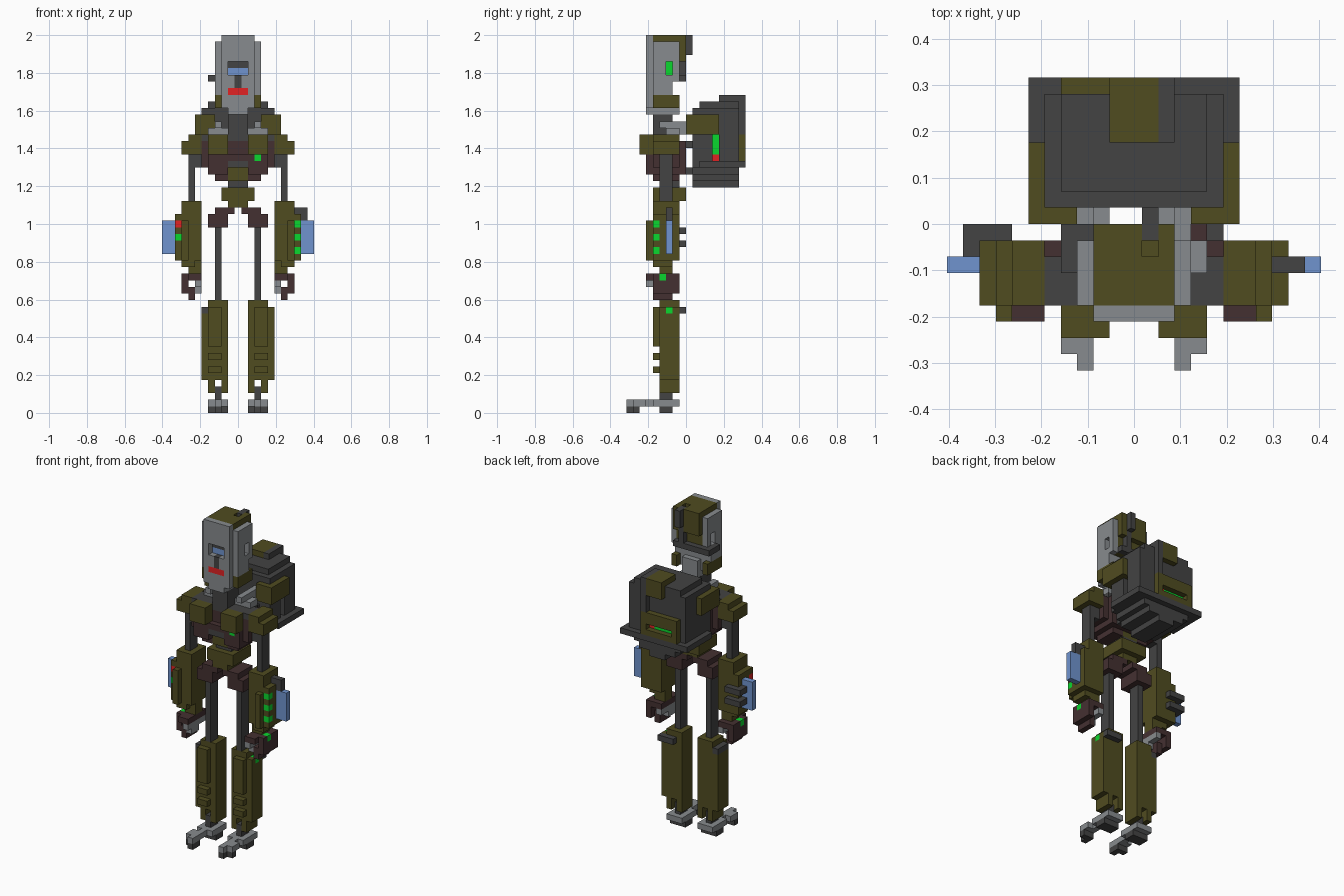
import bpy, bmesh, math
from mathutils import Vector

cube = bpy.data.objects.get("Cube")
if cube:
    bpy.data.objects.remove(cube, do_unlink=True)

V = 2 / 57                     # size of one block
NX, NY = 23, 18                # blocks across and deep
PALETTE = {"light_grey": (135, 139, 142), "dark_grey": (67, 67, 67), "olive": (80, 76, 32),
           "maroon": (68, 48, 49), "blue": (112, 148, 207), "red": (226, 34, 36), "green": (10, 215, 46)}
GREY, DARK, OLIVE, MAROON, BLUE, RED, GREEN = range(7)


def linear(c):
    c /= 255
    return c / 12.92 if c <= 0.04045 else ((c + 0.055) / 1.055) ** 2.4


materials = []
for name, rgb in PALETTE.items():
    m = bpy.data.materials.new(name)
    m.use_nodes = True
    col = tuple(linear(c) for c in rgb) + (1,)
    m.diffuse_color = col
    bsdf = m.node_tree.nodes["Principled BSDF"]
    bsdf.inputs["Base Color"].default_value = col
    bsdf.inputs["Roughness"].default_value = 0.8
    materials.append(m)

cells = {}                     # block position -> (part, colour)


def box(part, colour, x, y, z):
    """Fill a box of blocks; a colour of None cuts it away."""
    for i in range(*x):
        for j in range(*y):
            for k in range(*z):
                if colour is None:
                    cells.pop((i, j, k), None)
                else:
                    cells[i, j, k] = (part, colour)


def pair(part, colour, x, y, z):
    """Fill a box on the right (-x) and its mirror on the left."""
    box("right_" + part, colour, x, y, z)
    box("left_" + part, colour, (NX - x[1], NX - x[0]), y, z)


def both(part, colour, x, y, z):
    """Fill a box and its mirror as one part."""
    box(part, colour, x, y, z)
    box(part, colour, (NX - x[1], NX - x[0]), y, z)


# Backpack: body with stepped top and keel, flange, hatch, rear panel with lit slot
box("backpack", DARK, (6, 17), (10, 17), (37, 46))
box("backpack", DARK, (7, 16), (11, 17), (46, 47))
box("backpack", DARK, (7, 16), (10, 17), (36, 37))
box("backpack", DARK, (8, 15), (10, 17), (35, 36))
box("backpack", DARK, (10, 13), (10, 17), (34, 35))
box("backpack", DARK, (5, 18), (11, 18), (37, 38))
box("backpack", OLIVE, (10, 13), (14, 18), (45, 48))
box("backpack", DARK, (13, 14), (14, 18), (45, 48))
box("backpack", DARK, (13, 14), (17, 18), (42, 45))
box("backpack", OLIVE, (7, 14), (17, 18), (38, 42))
box("backpack", None, (8, 13), (17, 18), (39, 40))
box("backpack", GREEN, (8, 12), (16, 17), (39, 40))
box("backpack", RED, (12, 13), (16, 17), (39, 40))
box("backpack", None, (16, 17), (13, 14), (38, 42))
box("backpack", GREEN, (15, 16), (13, 14), (39, 42))
box("backpack", RED, (15, 16), (13, 14), (38, 39))
both("backpack", OLIVE, (5, 8), (9, 14), (42, 45))

# Backpack struts
both("backpack_strut", GREY, (8, 10), (6, 10), (42, 43))
both("backpack_strut", GREY, (8, 9), (5, 10), (43, 44))
both("backpack_strut", GREY, (7, 8), (6, 8), (42, 43))
both("backpack_strut", DARK, (8, 10), (9, 10), (40, 41))
both("backpack_strut", DARK, (8, 10), (9, 10), (36, 37))

# Chest: upper core, ribs, breast plates, status lamp
box("chest", DARK, (6, 17), (4, 7), (41, 42))
box("chest", DARK, (7, 16), (4, 8), (41, 42))
box("chest", MAROON, (6, 17), (4, 8), (37, 41))
box("chest", MAROON, (7, 16), (8, 9), (37, 41))
box("chest", MAROON, (7, 16), (3, 9), (36, 39))
both("chest", MAROON, (8, 10), (4, 8), (35, 36))
box("chest", DARK, (10, 13), (3, 5), (37, 38))
box("chest", OLIVE, (10, 13), (4, 8), (35, 37))
box("chest", None, (10, 13), (3, 4), (36, 37))
box("chest", GREEN, (14, 15), (3, 4), (38, 39))
both("breast_plate", OLIVE, (7, 10), (2, 4), (39, 42))

# Waist
box("waist", DARK, (10, 13), (5, 8), (34, 35))
box("waist", OLIVE, (9, 14), (4, 9), (32, 34))
box("waist", OLIVE, (10, 13), (4, 8), (31, 32))

# Neck
box("neck", DARK, (10, 13), (4, 7), (41, 46))

# Head: core, side panels, jaw, face mask
box("head", OLIVE, (9, 14), (4, 9), (53, 57))
box("head", OLIVE, (9, 14), (4, 8), (50, 53))
box("head", GREY, (9, 14), (4, 7), (46, 50))
box("head", GREY, (10, 13), (4, 8), (45, 48))
both("head", GREY, (8, 9), (4, 8), (50, 56))
both("head", GREY, (8, 9), (4, 7), (48, 50))
both("head", OLIVE, (8, 9), (4, 8), (46, 48))
both("head", None, (8, 9), (6, 7), (51, 53))
both("head", GREEN, (9, 10), (6, 7), (51, 53))
box("head", None, (12, 13), (7, 8), (56, 57))
box("face_mask", GREY, (9, 14), (3, 4), (46, 57))
box("face_mask", GREY, (10, 13), (3, 4), (45, 46))
box("face_mask", None, (10, 13), (3, 4), (51, 53))
box("face_mask", BLUE, (10, 13), (4, 5), (51, 52))
box("face_mask", DARK, (10, 13), (4, 5), (52, 53))
box("face_mask", DARK, (11, 12), (3, 4), (49, 51))
box("face_mask", RED, (10, 13), (3, 4), (48, 49))

# Head cable and antenna
box("head_cable", DARK, (8, 14), (8, 9), (50, 51))
box("head_cable", DARK, (7, 8), (6, 9), (50, 51))
box("antenna", DARK, (12, 13), (8, 10), (56, 57))
box("antenna", DARK, (12, 13), (9, 10), (54, 56))
box("antenna", DARK, (12, 13), (8, 9), (51, 55))

# Shoulders and upper arms
pair("upper_arm", DARK, (4, 5), (5, 7), (29, 40))
pair("upper_arm", DARK, (4, 6), (5, 7), (37, 40))
pair("shoulder", OLIVE, (3, 6), (4, 8), (39, 41))
pair("shoulder", OLIVE, (4, 6), (4, 8), (41, 42))

# Forearms with side screens and lamps
pair("forearm", OLIVE, (3, 6), (4, 8), (23, 32))
pair("forearm", OLIVE, (3, 5), (4, 7), (22, 23))
pair("forearm", OLIVE, (2, 3), (4, 8), (23, 30))
pair("forearm", OLIVE, (3, 4), (3, 4), (23, 29))
pair("forearm", OLIVE, (4, 6), (5, 7), (21, 23))
pair("screen", BLUE, (0, 2), (6, 7), (24, 29))
for k, right_lamp in ((28, RED), (26, GREEN), (24, OLIVE)):
    box("right_forearm", right_lamp, (2, 3), (4, 5), (k, k + 1))
    box("left_forearm", GREEN, (20, 21), (4, 5), (k, k + 1))
box("left_screen", DARK, (20, 22), (6, 7), (29, 31))
for k in (25, 27):
    box("right_arm_fin", DARK, (1, 4), (8, 9), (k, k + 1))
    box("right_arm_fin", DARK, (1, 2), (7, 8), (k, k + 1))

# Hands: palm, outer fingers, thumb and inner grey fingers
pair("hand", MAROON, (3, 6), (4, 8), (20, 21))
pair("hand", MAROON, (4, 6), (3, 4), (20, 21))
pair("hand", MAROON, (3, 4), (4, 8), (18, 20))
pair("hand", MAROON, (4, 5), (4, 7), (17, 19))
pair("hand", GREY, (5, 6), (3, 8), (19, 20))
pair("hand", GREY, (5, 6), (4, 6), (18, 19))
pair("hand", GREEN, (3, 4), (5, 6), (20, 21))

# Hips and thighs
pair("hip", MAROON, (8, 11), (4, 8), (30, 31))
pair("hip", MAROON, (7, 10), (4, 8), (28, 30))
pair("thigh", DARK, (8, 9), (5, 7), (17, 28))

# Shins with ribbed fronts and knee fittings
pair("shin", OLIVE, (7, 10), (5, 8), (5, 17))
pair("shin", OLIVE, (6, 7), (5, 8), (5, 16))
for z in ((10, 16), (8, 9), (6, 7)):
    pair("shin", OLIVE, (7, 9), (4, 5), z)
pair("shin", OLIVE, (7, 8), (5, 8), (3, 5))
pair("shin", OLIVE, (9, 10), (5, 8), (3, 5))
box("right_shin", DARK, (6, 7), (5, 8), (15, 16))
box("left_shin", GREEN, (16, 17), (6, 7), (15, 16))
box("left_shin", DARK, (14, 17), (8, 9), (15, 16))

# Ankles and feet
pair("ankle", DARK, (8, 9), (5, 7), (2, 4))
pair("foot", GREY, (7, 10), (4, 8), (1, 2))
pair("foot", GREY, (8, 9), (0, 4), (1, 2))
pair("foot", GREY, (7, 9), (1, 3), (1, 2))
pair("foot", DARK, (8, 9), (0, 2), (0, 1))
pair("foot", DARK, (7, 8), (1, 2), (0, 1))
pair("foot", DARK, (7, 10), (5, 7), (0, 1))


def build(part):
    """Skin one part with outer faces only and merge flat areas of one colour."""
    bm = bmesh.new()
    for (i, j, k), (owner, colour) in cells.items():
        if owner != part:
            continue
        centre = Vector((i + 0.5 - NX / 2, j + 0.5 - NY / 2, k + 0.5))
        for axis in range(3):
            for sign in (-1, 1):
                n = Vector((0, 0, 0))
                n[axis] = sign
                if (i + int(n.x), j + int(n.y), k + int(n.z)) in cells:
                    continue
                a = Vector((0, 0, 0))
                a[(axis + 1) % 3] = 0.5
                b = n.cross(a)
                face = bm.faces.new([bm.verts.new((centre + n / 2 + s * a + t * b) * V)
                                     for s, t in ((-1, -1), (1, -1), (1, 1), (-1, 1))])
                face.material_index = colour
    bmesh.ops.remove_doubles(bm, verts=bm.verts, dist=V * 0.01)
    bmesh.ops.dissolve_limit(bm, angle_limit=math.radians(1), verts=bm.verts,
                             edges=bm.edges, delimit={"MATERIAL"})
    mesh = bpy.data.meshes.new(part)
    bm.to_mesh(mesh)
    bm.free()
    for m in materials:
        mesh.materials.append(m)
    bpy.context.collection.objects.link(bpy.data.objects.new(part, mesh))


for part in sorted({owner for owner, _ in cells.values()}):
    build(part)
